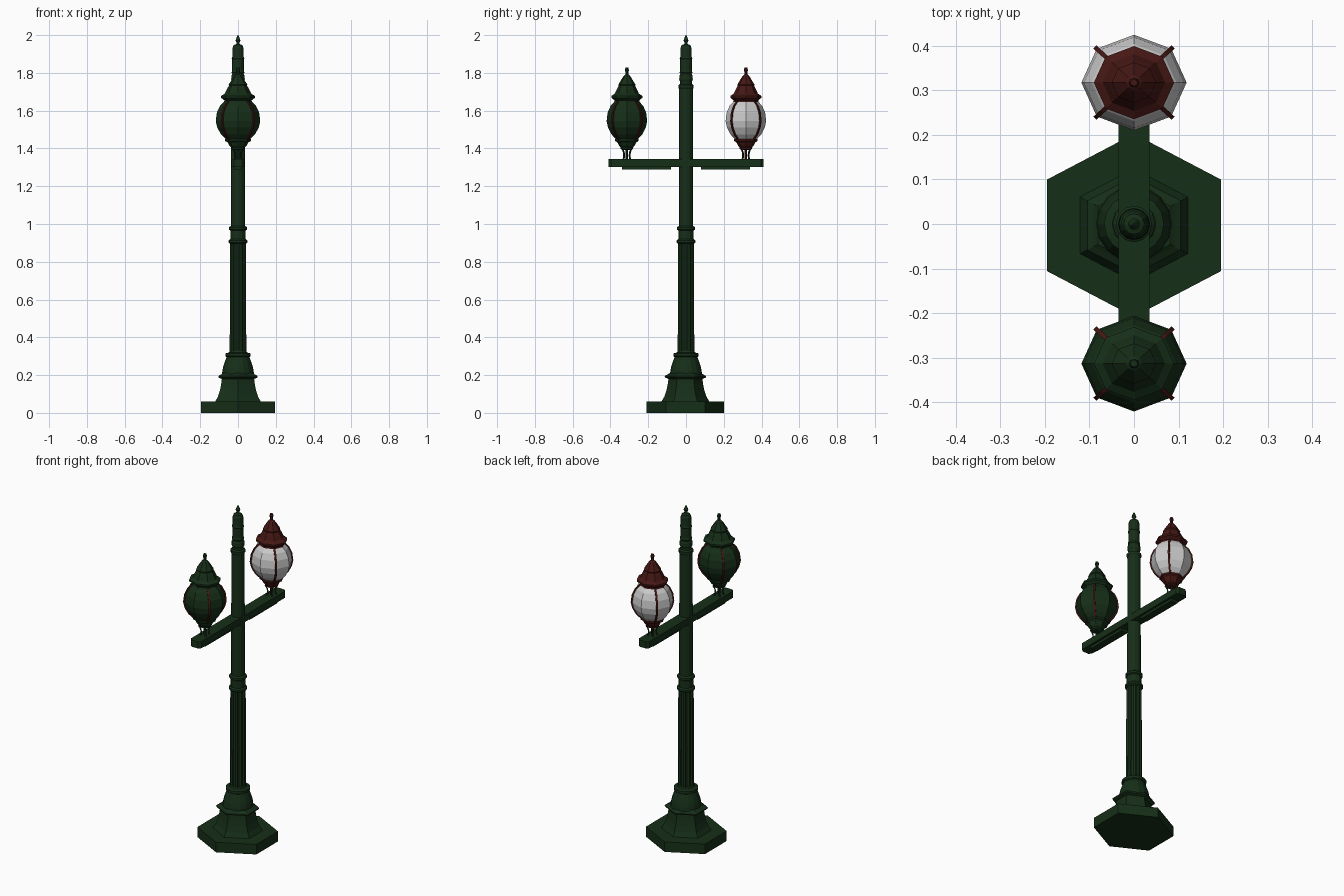
import bpy, bmesh, math
from math import sin, cos, pi

if "Cube" in bpy.data.objects:
    bpy.data.objects.remove(bpy.data.objects["Cube"])


def material(name, rgb):
    m = bpy.data.materials.new(name)
    m.diffuse_color = (*rgb, 1)
    m.use_nodes = True
    m.node_tree.nodes["Principled BSDF"].inputs["Base Color"].default_value = m.diffuse_color
    return m


GREEN = material("green_paint", (0.008, 0.028, 0.009))
RED = material("dark_red_paint", (0.06, 0.009, 0.007))
WHITE = material("white_glass", (0.8, 0.8, 0.8))


def finish(bm, name, mat):
    bmesh.ops.recalc_face_normals(bm, faces=bm.faces)
    me = bpy.data.meshes.new(name)
    bm.to_mesh(me)
    bm.free()
    me.materials.append(mat)
    ob = bpy.data.objects.new(name, me)
    bpy.context.collection.objects.link(ob)
    return ob


def lathe(name, profile, sides, mat, y=0, sx=1, sy=1, phase=0, flute=1):
    """Stack of polygon rings from (radius, z) pairs; flute scales every other corner."""
    bm = bmesh.new()
    rings = []
    for r, z in profile:
        ring = []
        for i in range(sides):
            a = phase + 2 * pi * i / sides
            k = r * (flute if i % 2 else 1)
            ring.append(bm.verts.new((k * cos(a) * sx, y + k * sin(a) * sy, z)))
        rings.append(ring)
    for lo, hi in zip(rings, rings[1:]):
        for i in range(sides):
            j = (i + 1) % sides
            bm.faces.new((lo[i], lo[j], hi[j], hi[i]))
    bm.faces.new(rings[0])
    bm.faces.new(rings[-1])
    return finish(bm, name, mat)


def block(name, half_x, y0, y1, z0, z1, mat, chamfer=0):
    """Box along y with chamfered plan corners."""
    c, bm = chamfer, bmesh.new()
    plan = [(-half_x, y0 + c), (-half_x + c, y0), (half_x - c, y0), (half_x, y0 + c),
            (half_x, y1 - c), (half_x - c, y1), (-half_x + c, y1), (-half_x, y1 - c)]
    face = bm.faces.new([bm.verts.new((x, y, z0)) for x, y in plan])
    ext = bmesh.ops.extrude_face_region(bm, geom=[face])
    top = [v for v in ext["geom"] if isinstance(v, bmesh.types.BMVert)]
    bmesh.ops.translate(bm, vec=(0, 0, z1 - z0), verts=top)
    return finish(bm, name, mat)


def ribs(name, profile, width, depth, y, mat, sx=1, sy=1):
    """Four rectangular bars at the diagonals following a (radius, z) profile."""
    bm = bmesh.new()
    for q in range(4):
        a = pi / 4 + q * pi / 2
        d, t = (cos(a) * sx, sin(a) * sy), (-sin(a), cos(a))
        prev = None
        for r, z in profile:
            quad = [bm.verts.new((d[0] * (r + u) + t[0] * w, y + d[1] * (r + u) + t[1] * w, z))
                    for u, w in ((-depth, -width), (depth, -width), (depth, width), (-depth, width))]
            if prev:
                for i in range(4):
                    j = (i + 1) % 4
                    bm.faces.new((prev[i], prev[j], quad[j], quad[i]))
            else:
                bm.faces.new(quad)
            prev = quad
        bm.faces.new(prev)
    return finish(bm, name, mat)


# Hexagonal foot and flared pedestal
HEX = dict(sides=6, mat=GREEN, phase=pi / 2, sx=1.1, y=-0.003)
lathe("foot_plate", [(0.205, 0), (0.205, 0.06)], **HEX)
lathe("pedestal", [(0.127, 0.06), (0.112, 0.085), (0.1, 0.12), (0.093, 0.155), (0.09, 0.18),
                   (0.108, 0.187), (0.11, 0.195), (0.095, 0.203), (0.085, 0.21)], **HEX)

# Bell shaped collar above the pedestal
lathe("bell_collar", [(0.085, 0.2), (0.083, 0.22), (0.078, 0.245), (0.068, 0.275), (0.06, 0.295),
                      (0.067, 0.3), (0.067, 0.315), (0.047, 0.32), (0.043, 0.33)], 16, GREEN)

# Fluted lower shaft, plain upper shaft and the rings between
lathe("fluted_shaft", [(0.044, 0.32), (0.042, 0.91)], 24, GREEN, flute=0.86)
lathe("shaft_rings", [(0.04, 0.895), (0.05, 0.902), (0.05, 0.913), (0.041, 0.92), (0.041, 0.965),
                      (0.048, 0.97), (0.048, 0.982), (0.038, 0.99)], 12, GREEN)
lathe("upper_shaft", [(0.038, 0.9), (0.036, 1.73)], 12, GREEN)
lathe("post_cap", [(0.036, 1.715), (0.041, 1.722), (0.041, 1.735), (0.031, 1.742), (0.031, 1.752),
                   (0.036, 1.765), (0.035, 1.785), (0.03, 1.795), (0.034, 1.802), (0.031, 1.815),
                   (0.031, 1.87), (0.034, 1.875), (0.03, 1.885), (0.03, 1.93), (0.023, 1.947),
                   (0.008, 1.953), (0.007, 1.96), (0.013, 1.972), (0.009, 1.983), (0.002, 2.0)],
      12, GREEN)

# Cross arm
block("cross_arm", 0.035, -0.41, 0.41, 1.303, 1.343, GREEN, 0.014)

# Lamp profiles shared by both lanterns
GLOBE = [(0.06, 1.445), (0.09, 1.475), (0.11, 1.51), (0.118, 1.545), (0.112, 1.59),
         (0.095, 1.625), (0.07, 1.65)]
CUP = [(0.024, 1.392), (0.036, 1.397), (0.036, 1.405), (0.046, 1.415), (0.055, 1.432),
       (0.068, 1.44), (0.068, 1.45), (0.055, 1.456)]
CAP = [(0.07, 1.635), (0.075, 1.642), (0.072, 1.655), (0.09, 1.668), (0.09, 1.678),
       (0.07, 1.69), (0.058, 1.715), (0.048, 1.732), (0.05, 1.738), (0.042, 1.75),
       (0.03, 1.768), (0.018, 1.785), (0.009, 1.792), (0.009, 1.805), (0.012, 1.815),
       (0.008, 1.828)]
STRUT = [(0.026, 1.34), (0.02, 1.36), (0.023, 1.38), (0.034, 1.4)]

for side, y, glass, metal in (("front", -0.313, GREEN, GREEN), ("back", 0.317, WHITE, RED)):
    s = 1 if y > 0 else -1
    block(side + "_arm_brace", 0.022, *sorted((s * 0.08, s * 0.34)), 1.288, 1.306, GREEN)
    oct_args = dict(sides=8, y=y, sy=0.91)
    lathe(side + "_lamp_globe", GLOBE, mat=glass, **oct_args)
    lathe(side + "_lamp_cup", CUP, mat=metal, **oct_args)
    lathe(side + "_lamp_cap", CAP, mat=metal, **oct_args)
    lathe(side + "_lamp_stem", [(0.007, 1.34), (0.007, 1.4)], mat=metal, **oct_args)
    ribs(side + "_lamp_ribs", GLOBE, 0.005, 0.006, y, RED, sy=0.91)
    ribs(side + "_lamp_struts", STRUT, 0.0035, 0.0035, y, GREEN)
